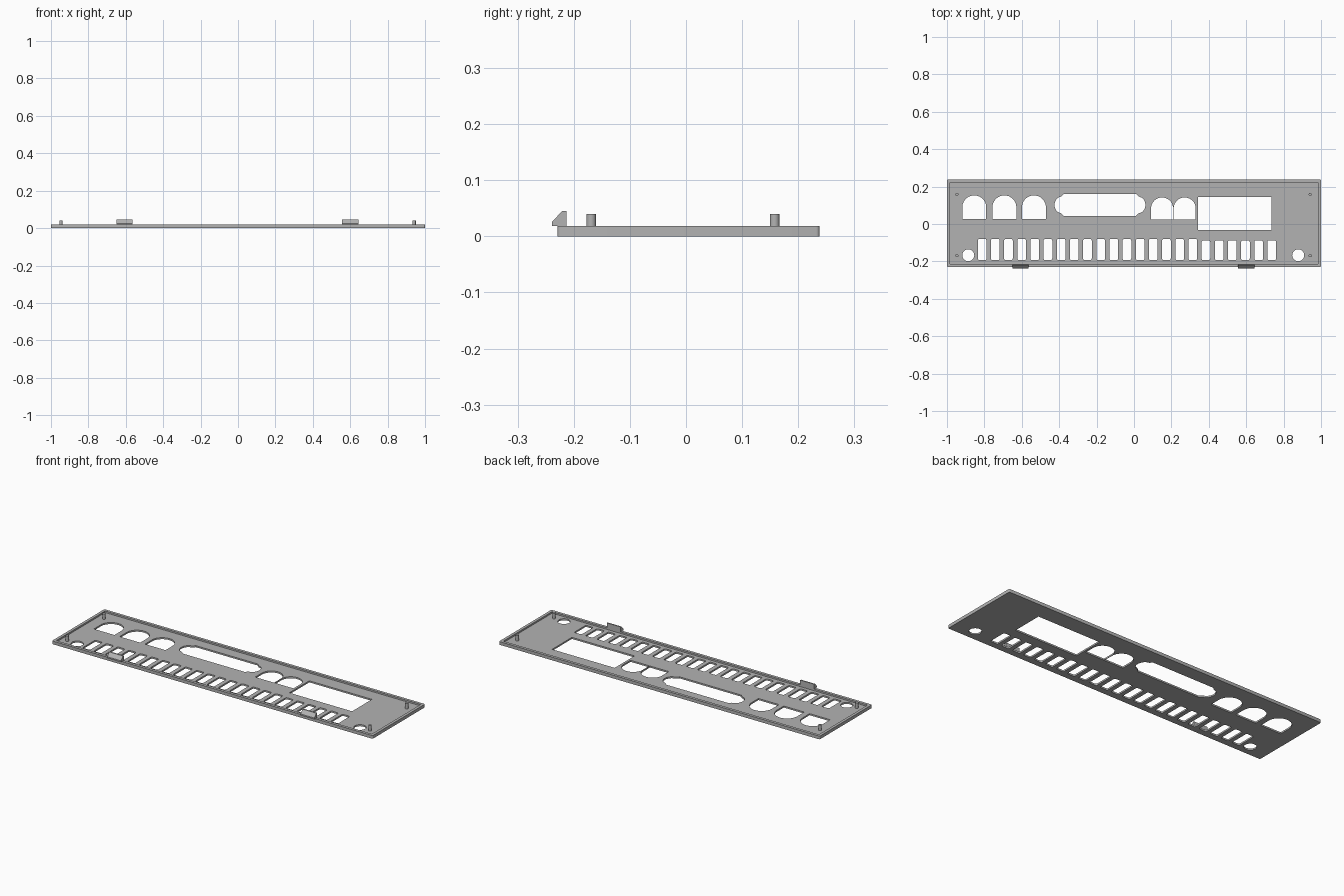
import bpy, bmesh, math
from mathutils import Vector

if "Cube" in bpy.data.objects:
    bpy.data.objects.remove(bpy.data.objects["Cube"], do_unlink=True)

grey = bpy.data.materials.new("panel grey")
grey.use_nodes = True
colour = (0.45, 0.45, 0.45, 1)
grey.diffuse_color = colour
grey.node_tree.nodes["Principled BSDF"].inputs["Base Color"].default_value = colour

FLOOR, RIM_TOP = 0.009, 0.018
FRONT, BACK, RIM = -0.229, 0.238, 0.016


def arc(cx, cy, r, start, end, n):
    return [(cx + r * math.cos(math.radians(start + (end - start) * i / n)),
             cy + r * math.sin(math.radians(start + (end - start) * i / n)))
            for i in range(n + 1)]


def circle(cx, cy, r, n=32):
    return arc(cx, cy, r, 0, 360, n)[:-1]


def box(x0, x1, y0, y1, r=0.0):
    if r == 0:
        return [(x0, y0), (x1, y0), (x1, y1), (x0, y1)]
    return (arc(x1 - r, y1 - r, r, 0, 90, 4) + arc(x0 + r, y1 - r, r, 90, 180, 4)
            + arc(x0 + r, y0 + r, r, 180, 270, 4) + arc(x1 - r, y0 + r, r, 270, 360, 4))


def arch(x0, x1, y0, y1):
    r = (x1 - x0) / 2
    return [(x0, y0), (x1, y0)] + arc(x0 + r, y1 - r, r, 0, 180, 20)


def finish(name, mesh):
    bm = bmesh.new()
    bm.from_mesh(mesh)
    bmesh.ops.remove_doubles(bm, verts=bm.verts, dist=1e-5)
    bmesh.ops.recalc_face_normals(bm, faces=bm.faces)
    bm.to_mesh(mesh)
    bm.free()
    mesh.materials.clear()
    mesh.materials.append(grey)
    obj = bpy.data.objects.new(name, mesh)
    bpy.context.collection.objects.link(obj)
    bpy.ops.object.select_all(action="DESELECT")
    bpy.context.view_layer.objects.active = obj
    obj.select_set(True)
    bpy.ops.object.shade_smooth_by_angle(angle=math.radians(30))
    return obj


def sheet(name, loops, z0, z1):
    """Extrude an outline, with later loops as holes, from z0 to z1."""
    curve = bpy.data.curves.new(name, "CURVE")
    curve.dimensions = "2D"
    curve.fill_mode = "BOTH"
    curve.extrude = (z1 - z0) / 2
    for loop in loops:
        spline = curve.splines.new("POLY")
        spline.points.add(len(loop) - 1)
        for point, (x, y) in zip(spline.points, loop):
            point.co = (x, y, 0, 1)
        spline.use_cyclic_u = True
    helper = bpy.data.objects.new(name + " outline", curve)
    bpy.context.collection.objects.link(helper)
    bpy.context.view_layer.update()
    graph = bpy.context.evaluated_depsgraph_get()
    mesh = bpy.data.meshes.new_from_object(helper.evaluated_get(graph))
    bpy.data.objects.remove(helper, do_unlink=True)
    for v in mesh.vertices:
        v.co.z += (z0 + z1) / 2
    return finish(name, mesh)


# Openings: arched sockets, display window and round holes
holes = [arch(c - 0.064, c + 0.064, 0.027, 0.153) for c in (-0.854, -0.693, -0.535)]
holes += [arch(c - 0.059, c + 0.059, 0.023, 0.142) for c in (0.150, 0.271)]
holes.append(box(0.343, 0.734, -0.032, 0.145))
holes += [circle(x, -0.167, 0.032) for x in (-0.886, 0.878)]

# Wide connector opening with rounded ears
left, right, mid, high = -0.375, 0.011, 0.102, 0.0585
holes.append([(right, mid - high), (right + 0.014, mid - 0.045)]
             + arc(right, mid, 0.05, -50, 50, 12)
             + [(right + 0.014, mid + 0.045), (right, mid + high),
                (left, mid + high), (left - 0.014, mid + 0.045)]
             + arc(left, mid, 0.05, 130, 230, 12)
             + [(left - 0.014, mid - 0.045), (left, mid - high)])

# Row of ventilation slots, the last ones slightly shorter
for i in range(23):
    x = -0.812 + i * 0.0704
    holes.append(box(x - 0.023, x + 0.023, -0.193, -0.08 if i < 17 else -0.088, 0.008))

outer = box(-1, 1, FRONT, BACK, 0.006)
sheet("panel_floor", [outer] + holes, 0, FLOOR)
sheet("panel_rim", [outer, box(-1 + RIM, 1 - RIM, FRONT + RIM, BACK - RIM)], FLOOR, RIM_TOP)

# Locating pins
for side, x in (("right", -0.947), ("left", 0.942)):
    for end, y in (("front", -0.169), ("back", 0.158)):
        sheet(f"pin_{end}_{side}", [circle(x, y, 0.0085, 16)], FLOOR - 0.001, 0.04)

# Snap clips that overhang the front edge
profile = [(-0.239, 0.018), (-0.213, 0.018), (-0.213, 0.0455), (-0.220, 0.0455), (-0.239, 0.026)]
for side, x in (("right", -0.606), ("left", 0.6)):
    bm = bmesh.new()
    face = bm.faces.new([bm.verts.new((x - 0.043, y, z)) for y, z in profile])
    moved = bmesh.ops.extrude_face_region(bm, geom=[face])["geom"]
    bmesh.ops.translate(bm, vec=Vector((0.086, 0, 0)),
                        verts=[g for g in moved if isinstance(g, bmesh.types.BMVert)])
    mesh = bpy.data.meshes.new("clip_" + side)
    bm.to_mesh(mesh)
    bm.free()
    finish("clip_" + side, mesh)
